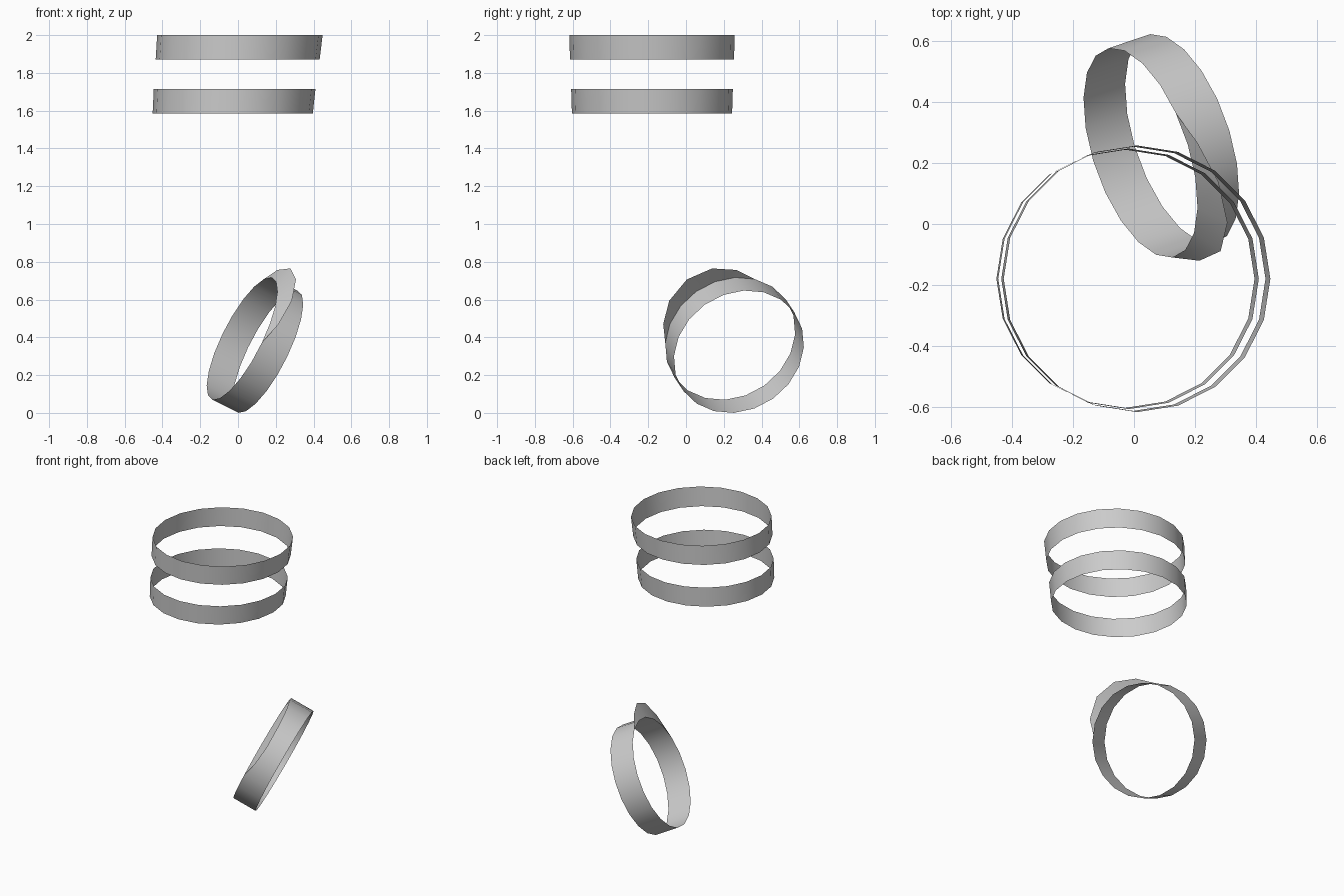
import bpy, math
from mathutils import Vector

if "Cube" in bpy.data.objects:
    bpy.data.objects.remove(bpy.data.objects["Cube"])

SIDES = 20


def circle(center, u, v, r, start=0.0):
    """Points of a regular polygon in the plane of u and v."""
    return [center + r * (math.cos(a) * u + math.sin(a) * v)
            for a in (start + i * math.tau / SIDES for i in range(SIDES))]


def make(name, verts, faces):
    me = bpy.data.meshes.new(name)
    me.from_pydata([tuple(p) for p in verts], [], faces)
    ob = bpy.data.objects.new(name, me)
    bpy.context.collection.objects.link(ob)
    bpy.ops.object.select_all(action='DESELECT')
    ob.select_set(True)
    bpy.context.view_layer.objects.active = ob
    bpy.ops.object.shade_smooth_by_angle(angle=math.radians(35))
    return ob


def band_faces():
    return [(i, (i + 1) % SIDES, SIDES + (i + 1) % SIDES, SIDES + i)
            for i in range(SIDES)]


# Two level bands, slightly leaning and widening upward
X, Y = Vector((1, 0, 0)), Vector((0, 1, 0))
for name, (x0, r0, z0), (x1, r1, z1) in (
        ("upper_band", (-0.002, 0.434, 1.87), (0.010, 0.438, 2.0)),
        ("middle_band", (-0.028, 0.424, 1.585), (-0.018, 0.428, 1.715))):
    low = circle(Vector((x0, -0.18, z0)), X, Y, r0)
    high = circle(Vector((x1, -0.18, z1)), X, Y, r1)
    make(name, low + high, band_faces())

# Tilted lower band with a collar folded outward along part of one rim
n = Vector((0.853, 0.288, -0.433)).normalized()
h = n.cross(Vector((0, 0, 1))).normalized()
w = h.cross(n).normalized()
start = math.radians(-4)
near = Vector((0.158, 0.28, 0.324))
far = near - 0.16 * n
verts = circle(far, h, w, 0.36, start) + circle(near, h, w, 0.36, start)
faces = band_faces()

# Collar: (radius, lift along the axis) for each raised rim point
collar = [(0.41, 0.03), (0.46, 0.045), (0.48, 0.042), (0.46, 0.03), (0.41, 0.012)]
first = len(verts)
for k, (r, lift) in enumerate(collar, 1):
    a = start + k * math.tau / SIDES
    verts.append(far + r * (math.cos(a) * h + math.sin(a) * w) + lift * n)
last = len(collar)
faces.append((0, first, 1))
faces += [(k, first + k - 1, first + k, k + 1) for k in range(1, last)]
faces.append((last, first + last - 1, last + 1))
make("lower_band_with_collar", verts, faces)
